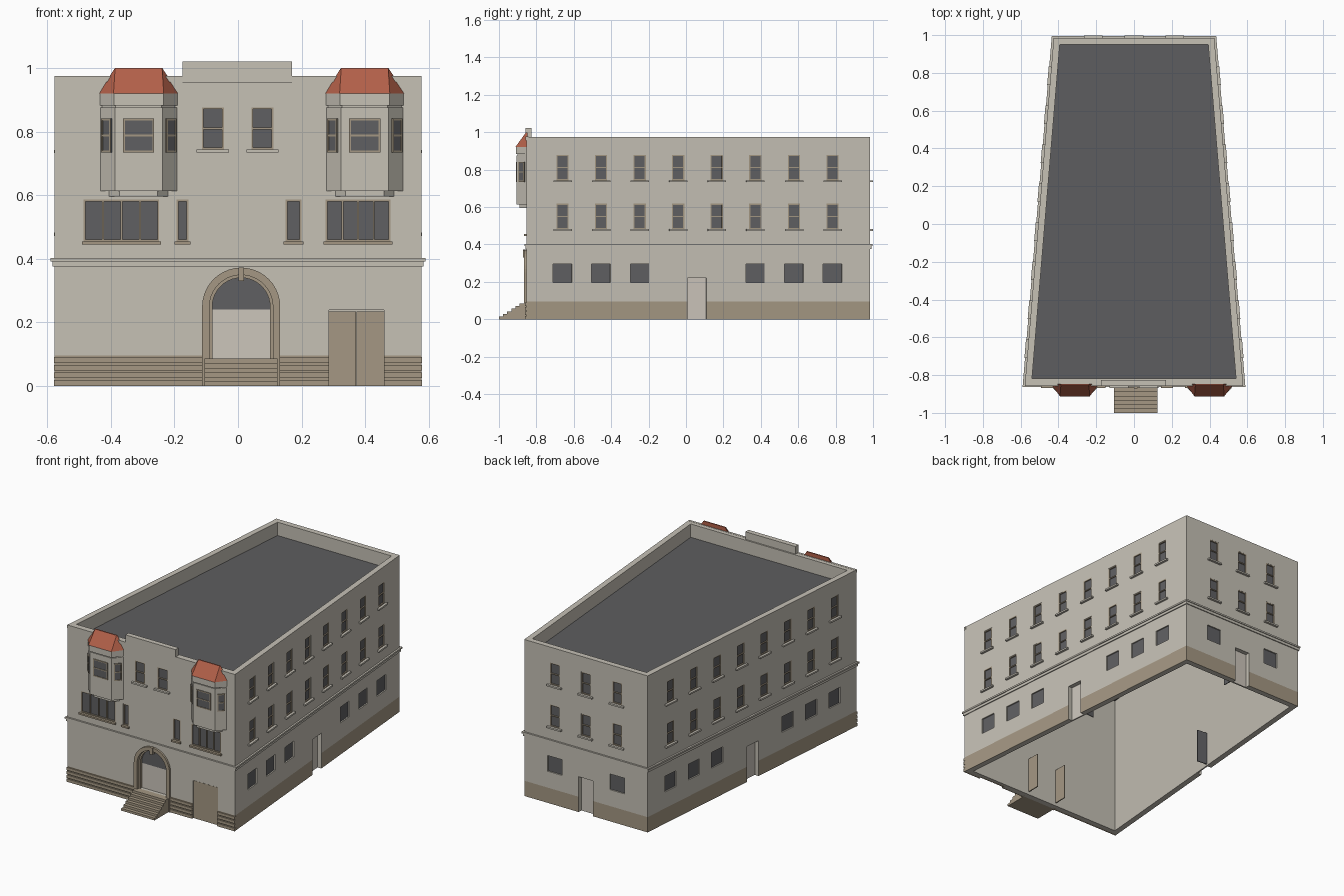
import bpy, bmesh, math
from mathutils import Matrix, Vector

cube = bpy.data.objects.get("Cube")
if cube:
    bpy.data.objects.remove(cube, do_unlink=True)


def material(name, *srgb):
    m = bpy.data.materials.new(name)
    m.use_nodes = True
    col = [((c + 0.055) / 1.055) ** 2.4 for c in srgb] + [1]
    m.diffuse_color = col
    m.node_tree.nodes["Principled BSDF"].inputs["Base Color"].default_value = col
    return m


STONE = material("pale_stone", .775, .755, .71)
TAN = material("tan_stone", .645, .595, .515)
GLASS = material("dark_glass", .375, .375, .385)
ROOF = material("grey_roof", .365, .365, .375)
TILE = material("red_tile", .70, .375, .285)
DOOR = material("light_door", .80, .775, .735)

parts = {}


def part(name, mat):
    return parts.setdefault(name, (bmesh.new(), mat))[0]


def loft(bm, rings, cyclic=False):
    """Skin rings of points, capping the ends unless cyclic."""
    vs = [[bm.verts.new(p) for p in r] for r in rings]
    n = len(vs[0])
    out = []
    for k in range(len(vs) if cyclic else len(vs) - 1):
        a, b = vs[k], vs[(k + 1) % len(vs)]
        out.append([bm.faces.new((a[i], a[(i + 1) % n], b[(i + 1) % n], b[i])) for i in range(n)])
    if not cyclic:
        bm.faces.new(vs[0])
        bm.faces.new(vs[-1])
    return out


def box(bm, M, u0, u1, z0, z1, d0, d1):
    """Box on a wall: along the wall, up, and outwards."""
    loft(bm, [[M @ Vector((u, d, z)) for u, d in ((u0, d0), (u1, d0), (u1, d1), (u0, d1))]
              for z in (z0, z1)])


def wall_frame(p, q, outward):
    """Matrix for a wall from p to q, with its origin halfway."""
    p, q = Vector((*p, 0)), Vector((*q, 0))
    u = (q - p).normalized()
    d = Vector((u.y, -u.x, 0))
    if d.dot(Vector((*outward, 0))) < 0:
        d = -d
    M = Matrix((u, d, (0, 0, 1))).transposed().to_4x4()
    M.translation = (p + q) / 2
    return M


# Tapering plan
YF, YB, WF, WB = -.853, .985, .578, .425


def plan(inset, z):
    y0, y1 = YF + inset, YB - inset
    w = [WF + (WB - WF) * (y - YF) / (YB - YF) - inset for y in (y0, y1)]
    return [(-w[0], y0, z), (w[0], y0, z), (w[1], y1, z), (-w[1], y1, z)]


FRONT = wall_frame((-WF, YF), (WF, YF), (0, -1))
BACK = wall_frame((-WB, YB), (WB, YB), (0, 1))
RIGHT = wall_frame((-WF, YF), (-WB, YB), (-1, 0))
LEFT = wall_frame((WF, YF), (WB, YB), (1, 0))
cutter = part("opening_cutter", STONE)


def window(M, u, z0, w, h, cols=1, rows=2, sill=None, frame=True, cut=True):
    a, b, z1 = u - w / 2, u + w / 2, z0 + h
    if cut:
        box(cutter, M, a, b, z0, z1, -.014, .03)
    g0, g1, f1 = (-.02, -.008, -.001) if cut else (-.004, .002, .005)
    box(part("window_glass", GLASS), M, a, b, z0, z1, g0, g1)
    if frame:
        bm, t = part("window_frames", TAN), .006
        for i in range(cols + 1):
            x = a + (w - t) * i / cols
            box(bm, M, x, x + t, z0, z1, g0, f1)
        for i in range(rows + 1):
            z = z0 + (h - t) * i / rows
            box(bm, M, a, b, z, z + t, g0, f1)
    if sill:
        name = "stone_sills" if sill is STONE else "tan_sills"
        o = .016 if sill is STONE else .006
        box(part(name, sill), M, a - o, b + o, z0 - .01, z0, -.01, .014)


def side_door(M, u):
    box(cutter, M, u - .05, u + .05, -.02, .22, -.03, .03)
    box(part("side_doors", DOOR), M, u - .05, u + .05, 0, .22, -.033, -.026)
    box(part("inner_leaves", GLASS), M, u + .05, u + .055, .01, .22, -.1, -.034)


# Side and back openings
for M, spots, skip in ((RIGHT, [-.729 + .207 * i for i in range(8)], (3, 4)),
                       (LEFT, [-.729 + .207 * i for i in range(8)], (3, 4)),
                       (BACK, [-.215, 0, .215], (1,))):
    for i, u in enumerate(spots):
        for z in (.743, .482):
            window(M, u, z, .066, .136, sill=STONE)
        if i not in skip:
            window(M, u, .197, .1, .098, frame=False)
    side_door(M, 0 if M is BACK else -.007)

# Front windows
for u in (-.079, .077):
    window(FRONT, u, .744, .07, .133, sill=STONE)
window(FRONT, -.367, .455, .238, .132, cols=4, rows=1, sill=TAN)
window(FRONT, .378, .455, .204, .132, cols=4, rows=1, sill=TAN)
window(FRONT, -.175, .455, .038, .132, rows=1, sill=TAN)
window(FRONT, .175, .455, .05, .132, rows=1, sill=TAN)

# Arched entrance
CX, SPRING = .01, .249
arc = [math.pi * i / 20 for i in range(21)]


def arch(r, z0, d):
    pts = [(CX + r, z0)] + [(CX + r * math.cos(a), SPRING + r * math.sin(a)) for a in arc] + [(CX - r, z0)]
    return [FRONT @ Vector((x, d, z)) for x, z in pts]


def arch_band(bm, r0, r1, z0, d0, d1):
    loft(bm, list(zip(arch(r0, z0, d0), arch(r0, z0, d1), arch(r1, z0, d1), arch(r1, z0, d0))))


loft(cutter, [arch(.1, .085, -.03), arch(.1, .085, .03)])
loft(part("fanlight", GLASS), [arch(.1, .24, -.033), arch(.1, .24, -.022)])
arch_band(part("arch_surround", TAN), .1, .123, 0, -.01, .012)
arch_band(part("arch_inner_band", TAN), .091, .1, .085, -.031, -.008)
box(part("keystone", TAN), FRONT, CX - .009, CX + .009, .33, .373, -.02, .018)
box(part("entrance_door", DOOR), FRONT, CX - .1, CX + .1, .085, .241, -.033, -.024)
for u in (-.09, .115):
    box(part("entrance_leaves", TAN), FRONT, u - .003, u + .003, .02, .24, -.115, -.034)

# Entrance steps
STEPS = 6
for i in range(STEPS):
    front = .147 - .022 * i
    box(part("entrance_steps", TAN), FRONT, CX - .115, CX + .115,
        .0142 * i, .0142 * (i + 1), -.005, front)

# Double service door
box(cutter, FRONT, .286, .459, -.02, .238, -.014, .03)
for a, b in ((.286, .3715), (.3735, .459)):
    box(part("service_door", TAN), FRONT, a, b, 0, .234, -.02, -.006)

# Grooved base courses along the front
for a, b in ((-WF - .001, CX - .123), (CX + .123, .286), (.459, WF + .001)):
    for i in range(4):
        box(part("base_courses", TAN), FRONT, a, b, .024 * i, .024 * i + .018, -.005, .007)

# Belt course, front coping and raised parapet
loft(part("belt_course", STONE), [plan(.01, .376), plan(-.006, .376), plan(-.006, .392),
                                  plan(-.011, .392), plan(-.011, .402), plan(.01, .402)], True)
box(part("front_coping", STONE), FRONT, -WF, WF, .956, .976, -.01, .004)
box(part("raised_parapet", STONE), FRONT, -.175, .17, .955, 1.022, -.026, .005)

# Flat roof
loft(part("roof_deck", ROOF), [plan(.034, .875), plan(.034, .892)])


# Bay windows
def bay(cx, half, face, depth, z, back=.005):
    pts = ((-half, -back), (-face, depth), (face, depth), (half, -back))
    return [FRONT @ Vector((cx + u, d, z)) for u, d in pts]


for cx in (-.313, .399):
    body = part("bay_walls", STONE)
    for half, face, depth, z0, z1 in ((.097, .06, .038, .596, .616), (.125, .075, .052, .614, .877),
                                      (.12, .072, .047, .876, .884), (.126, .078, .057, .883, .921)):
        loft(body, [bay(cx, half, face, depth, z) for z in (z0, z1)])
    loft(part("bay_roofs", TILE), [bay(cx, .127, .079, .059, .921), bay(cx, .075, .074, .002, 1.0)])
    y = YF - .052
    window(wall_frame((cx - .075, y), (cx + .075, y), (0, -1)), 0, .735, .098, .107, cut=False)
    for s in (-1, 1):
        M = wall_frame((cx + s * .125, YF), (cx + s * .075, y), (s, -1))
        window(M, 0, .735, .044, .107, cut=False)

# Turn the parts into objects
objects = {}


def finish(name, bm, *mats):
    bmesh.ops.recalc_face_normals(bm, faces=bm.faces)
    me = bpy.data.meshes.new(name)
    bm.to_mesh(me)
    bm.free()
    for m in mats:
        me.materials.append(m)
    ob = bpy.data.objects.new(name, me)
    bpy.context.collection.objects.link(ob)
    objects[name] = ob
    return ob


for name, (bm, mat) in parts.items():
    finish(name, bm, mat)

# Hollow walls with a tan plinth band, then cut the openings
bm = bmesh.new()
bands = loft(bm, [plan(0, 0), plan(0, .095), plan(0, .975), plan(.035, .975), plan(.035, 0)], True)
for f in bands[0]:
    f.material_index = 1
walls = finish("walls", bm, STONE, TAN)
tool = objects["opening_cutter"]
tool.hide_render = True
mod = walls.modifiers.new("openings", "BOOLEAN")
mod.operation = "DIFFERENCE"
mod.solver = "EXACT"
mod.object = tool
bpy.context.view_layer.update()
cut_mesh = bpy.data.meshes.new_from_object(walls.evaluated_get(bpy.context.evaluated_depsgraph_get()))
walls.modifiers.clear()
walls.data = cut_mesh
bpy.data.objects.remove(tool, do_unlink=True)
